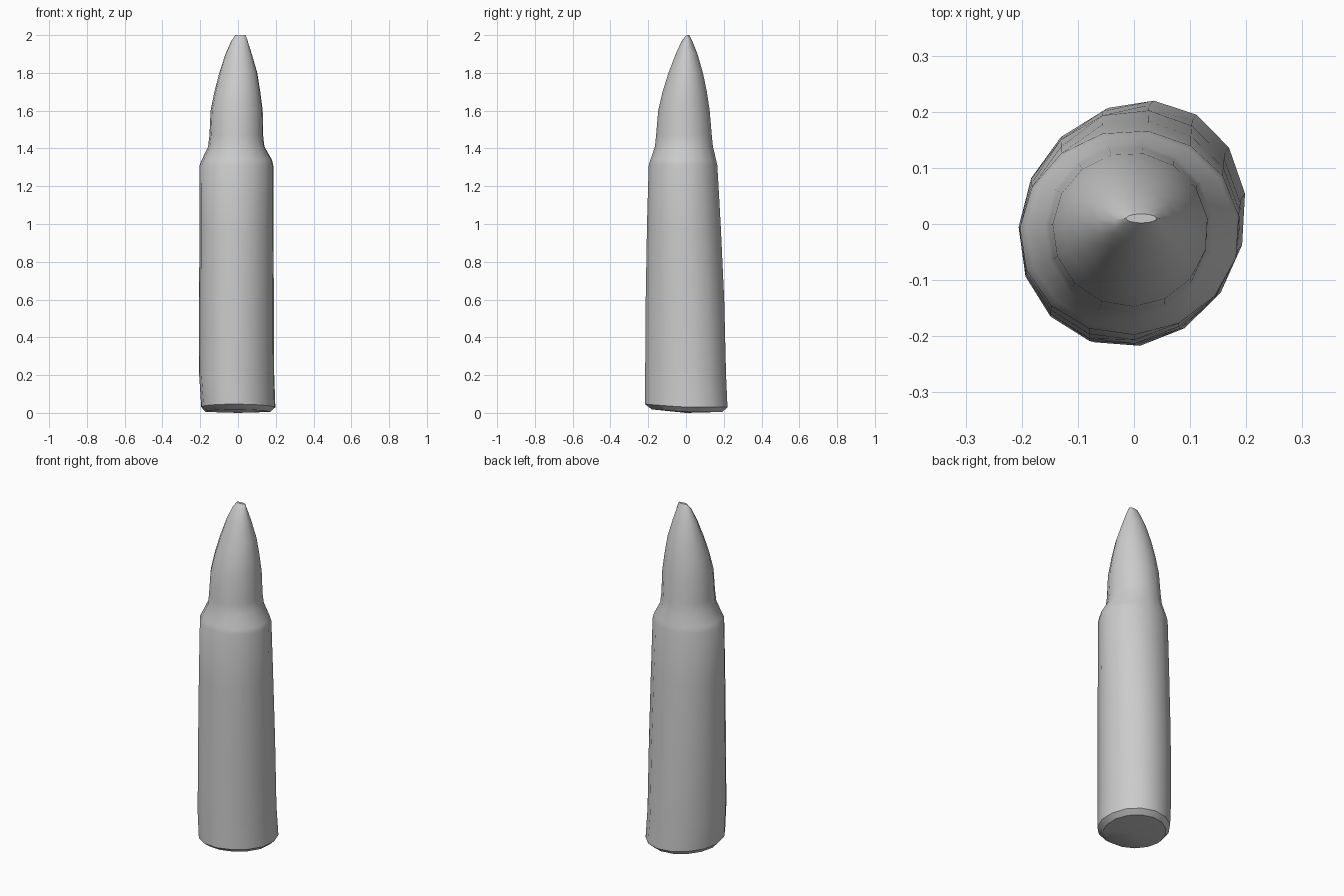
import bpy, bmesh, math

if "Cube" in bpy.data.objects:
    bpy.data.objects.remove(bpy.data.objects["Cube"])

SIDES = 15

grey = bpy.data.materials.new("plain grey")
grey.diffuse_color = (0.6, 0.6, 0.6, 1)
grey.use_nodes = True
grey.node_tree.nodes["Principled BSDF"].inputs["Base Color"].default_value = grey.diffuse_color

# Slightly uneven cross-sections: z, x min, x max, y min, y max, skew
RINGS = [
    (0.005, -0.17, 0.17, -0.18, 0.19, 0.10),
    (0.03, -0.193, 0.198, -0.216, 0.217, 0.10),
    (0.20, -0.204, 0.192, -0.215, 0.210, 0.08),
    (0.60, -0.204, 0.190, -0.212, 0.201, 0.06),
    (1.00, -0.203, 0.188, -0.205, 0.183, 0.04),
    (1.31, -0.202, 0.187, -0.196, 0.166, 0.02),
    (1.34, -0.190, 0.180, -0.187, 0.160, 0.0),
    (1.41, -0.157, 0.140, -0.163, 0.143, 0.0),
    (1.47, -0.150, 0.133, -0.157, 0.137, 0.0),
    (1.60, -0.144, 0.131, -0.146, 0.126, 0.0),
    (1.70, -0.124, 0.118, -0.123, 0.111, 0.0),
    (1.80, -0.098, 0.102, -0.092, 0.090, 0.0),
    (1.90, -0.066, 0.073, -0.054, 0.061, 0.0),
    (1.97, -0.035, 0.051, -0.022, 0.033, 0.0),
    (2.00, -0.014, 0.040, 0.002, 0.018, 0.0),
]


def ring(bm, z, x0, x1, y0, y1, skew):
    verts = []
    for i in range(SIDES):
        a = 2 * math.pi * (i + 0.35) / SIDES
        s, c = math.sin(a), math.cos(a)
        x = (x0 + x1) / 2 + (x1 - x0) / 2 * c * 1.01
        y = (y0 + y1) / 2 + (y1 - y0) / 2 * (s + skew * c) * 1.01
        verts.append(bm.verts.new((x, y, z)))
    return verts


# Cartridge: case, shoulder and pointed tip in one closed skin
bm = bmesh.new()
loops = [ring(bm, *r) for r in RINGS]
for lo, hi in zip(loops, loops[1:]):
    for i in range(SIDES):
        j = (i + 1) % SIDES
        bm.faces.new((lo[i], lo[j], hi[j], hi[i]))
bm.faces.new(loops[-1])

# Shallow domed base
centre = bm.verts.new((0, 0, 0))
for i in range(SIDES):
    bm.faces.new((loops[0][(i + 1) % SIDES], loops[0][i], centre))

# The front lip of the base rises a little
for v in loops[0] + loops[1]:
    v.co.z += 0.015 * max(0, -v.co.y / 0.2)
bmesh.ops.recalc_face_normals(bm, faces=bm.faces)

mesh = bpy.data.meshes.new("cartridge")
bm.to_mesh(mesh)
bm.free()
mesh.materials.append(grey)
obj = bpy.data.objects.new("cartridge", mesh)
bpy.context.collection.objects.link(obj)
bpy.context.view_layer.objects.active = obj
obj.select_set(True)
bpy.ops.object.shade_smooth_by_angle(angle=math.radians(35))
